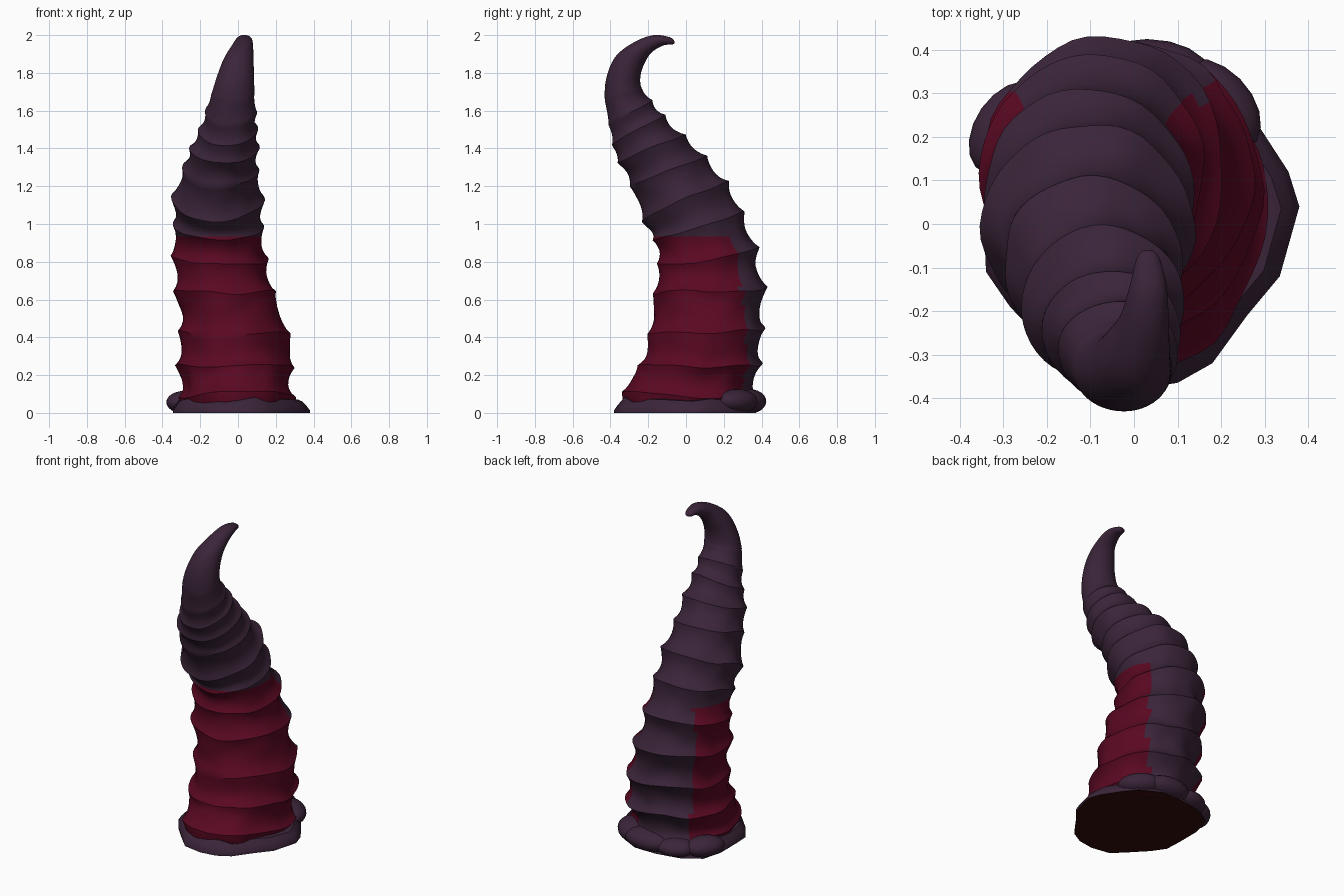
import bpy, bmesh, math
from mathutils import Vector, noise

if "Cube" in bpy.data.objects:
    bpy.data.objects.remove(bpy.data.objects["Cube"])


def material(name, rgb):
    m = bpy.data.materials.new(name)
    m.diffuse_color = (*rgb, 1)
    m.use_nodes = True
    m.node_tree.nodes["Principled BSDF"].inputs["Base Color"].default_value = m.diffuse_color
    return m


PURPLE = material("dark purple hide", (0.043, 0.018, 0.041))
RED = material("crimson flesh", (0.102, 0.0025, 0.016))
BROWN = material("dark brown underside", (0.03, 0.004, 0.003))


def finish(bm, name, mats, angle=40):
    bmesh.ops.recalc_face_normals(bm, faces=bm.faces)
    me = bpy.data.meshes.new(name)
    bm.to_mesh(me)
    bm.free()
    ob = bpy.data.objects.new(name, me)
    bpy.context.collection.objects.link(ob)
    for m in mats:
        me.materials.append(m)
    bpy.ops.object.select_all(action='DESELECT')
    ob.select_set(True)
    bpy.context.view_layer.objects.active = ob
    bpy.ops.object.shade_smooth_by_angle(angle=math.radians(angle))
    return ob


def loft(rings):
    bm = bmesh.new()
    loops = [[bm.verts.new(p) for p in r] for r in rings]
    n = len(loops[0])
    for a, b in zip(loops, loops[1:]):
        for i in range(n):
            bm.faces.new((a[i], a[(i + 1) % n], b[(i + 1) % n], b[i]))
    bm.faces.new(loops[0])
    bm.faces.new(loops[-1])
    return bm


# Ridge rings: front y, front z, back y, back z, left x, right x
RIDGES = [
    (-.33, .00, .35, .00, -.31, .30), (-.34, .10, .38, .07, -.31, .30),
    (-.255, .25, .41, .25, -.33, .30), (-.20, .42, .42, .45, -.325, .275),
    (-.185, .64, .43, .655, -.345, .205), (-.15, .78, .385, .87, -.35, .165),
    (-.17, .92, .31, 1.06, -.345, .14), (-.235, 1.02, .225, 1.235, -.35, .14),
    (-.29, 1.20, .11, 1.375, -.30, .115), (-.365, 1.34, -.005, 1.475, -.26, .115),
    (-.395, 1.43, -.105, 1.565, -.21, .11), (-.41, 1.53, -.18, 1.65, -.175, .10)]
# Smooth tip of the horn, same columns
TIP = [
    (-.43, 1.66, -.235, 1.72, -.14, .088), (-.42, 1.78, -.24, 1.79, -.11, .085),
    (-.37, 1.89, -.215, 1.86, -.075, .082), (-.27, 1.965, -.18, 1.91, -.035, .08),
    (-.17, 2.0, -.12, 1.945, -.01, .075), (-.09, 1.99, -.075, 1.95, .005, .06),
    (-.063, 1.972, -.06, 1.958, .02, .045)]


def spline(a, b, c, d, t):
    return [0.5 * (2 * q + (r - p) * t + (2 * p - 5 * q + 4 * r - s) * t * t
                   + (3 * q - p - 3 * r + s) * t ** 3) for p, q, r, s in zip(a, b, c, d)]


def ring(s, groove, rough, n=48):
    fy, fz, by, bz, xl, xr = s
    c = Vector(((xl + xr) / 2, (fy + by) / 2, (fz + bz) / 2))
    half = Vector((0, (by - fy) / 2, (bz - fz) / 2))
    side = Vector(((xr - xl) / 2, 0, 0))
    pts = []
    for i in range(n):
        a = 2 * math.pi * i / n
        d = half * math.sin(a) + side * math.cos(a)
        k = noise.noise((c + d) * 7) * rough
        # grooves are a little deeper at the back than at the front
        p = c + d * (1 - groove * (1 + 0.3 * math.sin(a)) + k)
        p.z = max(0, p.z + noise.noise((c + d) * 4 + Vector((9, 3, 1))) * rough * 0.5)
        pts.append(p)
    return pts


stations = RIDGES + TIP
rings, STEPS = [], 8
for i in range(len(stations) - 1):
    a, b = stations[max(i - 1, 0)], stations[i]
    c, d = stations[i + 1], stations[min(i + 2, len(stations) - 1)]
    body = i < len(RIDGES)
    depth = 0.105 if 0 < i < len(RIDGES) - 1 else (0.05 if body else 0)
    for j in range(STEPS):
        t = j / STEPS
        # grooves sink between the pointed ridges
        groove = math.sin(math.pi * t ** 0.85) ** 0.9 if t else 0
        rings.append(ring(spline(a, b, c, d, t), depth * groove, 0.055 if body else 0.0))
rings.append(ring(stations[-1], 0, 0))

# Ridged horn with the red front patch; the purple hide runs down the back
bm = loft(rings)
bmesh.ops.bisect_plane(bm, geom=bm.verts[:] + bm.edges[:] + bm.faces[:],
                       plane_co=(0, 0, .935), plane_no=(0, 0, 1))
for f in bm.faces:
    c = f.calc_center_median()
    az = math.degrees(math.atan2(c.y - 0.1, c.x + 0.03)) + 8 * noise.noise(c * 7)
    f.material_index = 1 if c.z < .935 and not 51 < az < 141 else 0
finish(bm, "ridged_horn", [PURPLE, RED])

# Outline of the foot skirt as seen from above
FOOT = [(.38, .04), (.355, .12), (.29, .22), (.22, .31), (.10, .37), (-.05, .37),
        (-.2, .34), (-.31, .27), (-.345, .15), (-.345, .0), (-.34, -.11), (-.285, -.19),
        (-.2, -.28), (-.12, -.36), (0, -.38), (.1, -.365), (.18, -.32), (.26, -.21),
        (.335, -.12)]


def foot_ring(scale, z):
    return [(x * scale, y * scale, z * (1 + 0.5 * noise.noise((x * 5, y * 5, 7))))
            for x, y in FOOT]


# Low skirt around the foot, with a flat brown underside
bm = loft([foot_ring(1, 0), foot_ring(1, .015), foot_ring(.95, .042),
           foot_ring(.89, .065), foot_ring(.75, .07)])
for f in bm.faces:
    if f.calc_center_median().z < .001:
        f.material_index = 1
finish(bm, "foot_skirt", [PURPLE, BROWN])

# Rounded toes round the back: x, y, half length, half width, height, turn
TOES = [(.03, .335, .15, .09, .13, 0), (.18, .27, .13, .09, .13, -45),
        (-.285, .22, .12, .08, .12, 55), (-.15, .31, .12, .09, .11, 22)]
for n, (x, y, l, w, h, turn) in enumerate(TOES):
    bm = bmesh.new()
    bmesh.ops.create_uvsphere(bm, u_segments=18, v_segments=12, radius=1)
    r = math.radians(turn)
    for v in bm.verts:
        px, py, pz = v.co.x * l, v.co.y * w, h * (v.co.z * .5 + .47)
        v.co = (x + px * math.cos(r) - py * math.sin(r),
                y + px * math.sin(r) + py * math.cos(r), max(pz, 0))
    finish(bm, f"toe_{n + 1}", [PURPLE])
